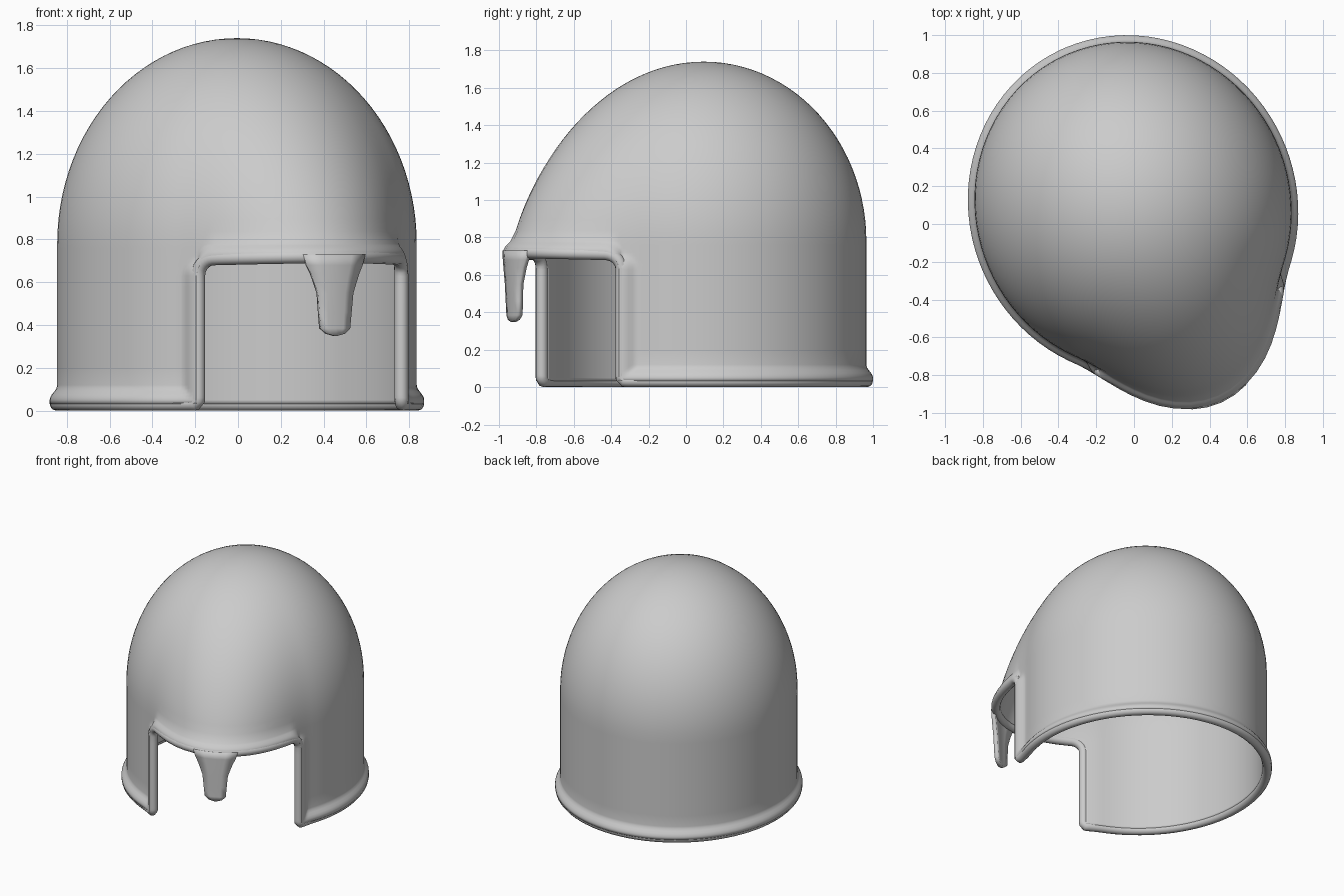
import bpy, bmesh
from math import sin, cos, pi, radians, hypot, sqrt

if "Cube" in bpy.data.objects:
    bpy.data.objects.remove(bpy.data.objects["Cube"])

A, B = 0.832, 0.877            # half width and half length of the bowl
TURN, CENTRE = radians(24.2), (-0.005, 0.095, 0)
OPEN = radians(36)             # half angle of the face opening
WALL, FLARE = 0.03, 0.035
RIM = (WALL + FLARE) / 2
Z_SIDE, Z_DOME, Z_TOP = 0.63, 0.78, 1.74
FILLET = 0.08


def smooth(a, b, x):
    t = min(1, max(0, (x - a) / (b - a)))
    return t * t * (3 - 2 * t)


def brow(th):
    """Brow strength around the front, 1 in the middle."""
    return cos(2 * th) ** 2 if abs(th) < pi / 4 else 0


def base(th):
    """Height at which the upper bowl starts: arched over the opening."""
    e = (OPEN - abs(th)) * 0.88
    if e <= 0:
        return Z_SIDE
    h = FILLET if e > FILLET else sqrt(FILLET ** 2 - (FILLET - e) ** 2)
    return Z_SIDE + h + 0.012 * (brow(th) - brow(OPEN))


def border_distance(th, z):
    if abs(th) <= OPEN:
        return z - base(th) if z >= Z_SIDE else 0
    return min(z - RIM, hypot((abs(th) - OPEN) * 0.88, max(0, z - Z_SIDE)))


def point(th, z, c, side):
    """Point on the outer (1), middle (0.5) or inner (0) surface."""
    r = 1 / hypot(sin(th) / A, cos(th) / B)
    t = min(1, max(0, (z - 0.7) / (Z_TOP - 0.7)))
    r = r * c + 0.23 * brow(th) * (1 - t) ** 1.5
    flare = FLARE * (1 - smooth(0.02, 0.085, border_distance(th, z)))
    low, high = r - WALL * c, r + flare
    r = low + (high - low) * side
    if side == 0:
        z -= WALL * sqrt(max(0, 1 - c * c))
    return (r * sin(th), -r * cos(th), z)


# columns around the bowl, closer together near the opening edge
half = [0, 4, 8, 12, 16, 20, 24, 27, 29, 30.8, 32, 33, 34, 34.8, 35.4, 35.8, 36,
        37, 38, 39, 40, 41, 42, 44, 47] + list(range(51, 180, 4)) + [180]
cols = [radians(a) for a in half] + [radians(-a) for a in half[-2:0:-1]]
N = len(cols)
low_z = [RIM, 0.05, 0.06, 0.075, 0.09, 0.105, 0.12, 0.2, 0.35, 0.5, 0.58]
fracs = [0, 0.12, 0.24, 0.36, 0.48, 0.6, 0.72, 0.86, 1]
ARC = 26


def column(th):
    rows = [(z, 1) for z in low_z]
    rows += [(base(th) + (Z_DOME - base(th)) * f, 1) for f in fracs]
    for k in range(1, ARC):
        p = pi / 2 * k / ARC
        rows.append((Z_DOME + (Z_TOP - Z_DOME) * sin(p), cos(p)))
    return rows


grid = [column(th) for th in cols]
R = len(grid[0])


def place(ob):
    ob.location = CENTRE
    ob.rotation_euler = (0, 0, TURN)
    bpy.context.collection.objects.link(ob)
    return ob


def mesh_object(name, bm):
    bmesh.ops.recalc_face_normals(bm, faces=bm.faces[:])
    me = bpy.data.meshes.new(name)
    bm.to_mesh(me)
    bm.free()
    for p in me.polygons:
        p.use_smooth = True
    return place(bpy.data.objects.new(name, me))


# helmet shell: outer and inner skin joined along the border
bm = bmesh.new()
skins = []
for side in (1, 0):
    skin = [[bm.verts.new(point(th, z, c, side)) for z, c in grid[i]]
            for i, th in enumerate(cols)]
    pole = bm.verts.new((0, 0, Z_TOP - (0 if side else WALL)))
    for i in range(N):
        j = (i + 1) % N
        inside = max(abs(cols[i]), abs(cols[j])) <= OPEN + 1e-6
        for k in range(len(low_z) if inside else 0, R - 1):
            bm.faces.new((skin[i][k], skin[j][k], skin[j][k + 1], skin[i][k + 1]))
        bm.faces.new((skin[i][-1], skin[j][-1], pole))
    skins.append(skin)
twin = {o: n for so, sn in zip(*skins) for o, n in zip(so, sn)}
for e in [e for e in bm.edges if e.is_boundary and e.verts[0] in twin]:
    a, b = e.verts
    bm.faces.new((a, b, twin[b], twin[a]))
bmesh.ops.delete(bm, geom=[v for v in bm.verts if not v.link_faces], context='VERTS')
mesh_object("helmet_shell", bm)

# rounded rim following the whole border
K, edge = len(low_z), half.index(36)
path = [(i % N, K) for i in range(-edge, edge + 1)]
path += [(edge, k) for k in range(K - 1, 0, -1)]
path += [(i, 0) for i in range(edge + 1, N - edge)]
path += [(N - edge, k) for k in range(1, K)]
cu = bpy.data.curves.new("rim", 'CURVE')
cu.dimensions = '3D'
cu.bevel_depth = RIM
cu.bevel_resolution = 4
sp = cu.splines.new('POLY')
sp.points.add(len(path) - 1)
for p, (i, k) in zip(sp.points, path):
    p.co = (*point(cols[i], *grid[i][k], 0.5), 1)
sp.use_cyclic_u = True
sp.use_smooth = True
place(bpy.data.objects.new("rim", cu))

# nose guard: thin tapered plate hanging from the brow
bm = bmesh.new()
profile = [(0.73, 0.155), (0.68, 0.14), (0.64, 0.12), (0.55, 0.088), (0.46, 0.08), (0.385, 0.073), (0.36, 0.045)]
rows = []
for z, w in profile:
    rows.append([bm.verts.new((w * s, -1.125 + 1.3 * (w * s) ** 2 + 0.03 * (0.7 - z),
                               z - (0.012 * (1 - abs(s)) if z < 0.38 else 0)))
                 for s in (-1, -0.5, 0, 0.5, 1)])
for a, b in zip(rows, rows[1:]):
    for k in range(4):
        bm.faces.new((a[k], a[k + 1], b[k + 1], b[k]))
guard = mesh_object("nose_guard", bm)
sol = guard.modifiers.new("thickness", 'SOLIDIFY')
sol.thickness = 0.03
sol.offset = 0
bpy.context.view_layer.objects.active = guard
guard.select_set(True)
bpy.ops.object.shade_smooth_by_angle(angle=radians(40))
